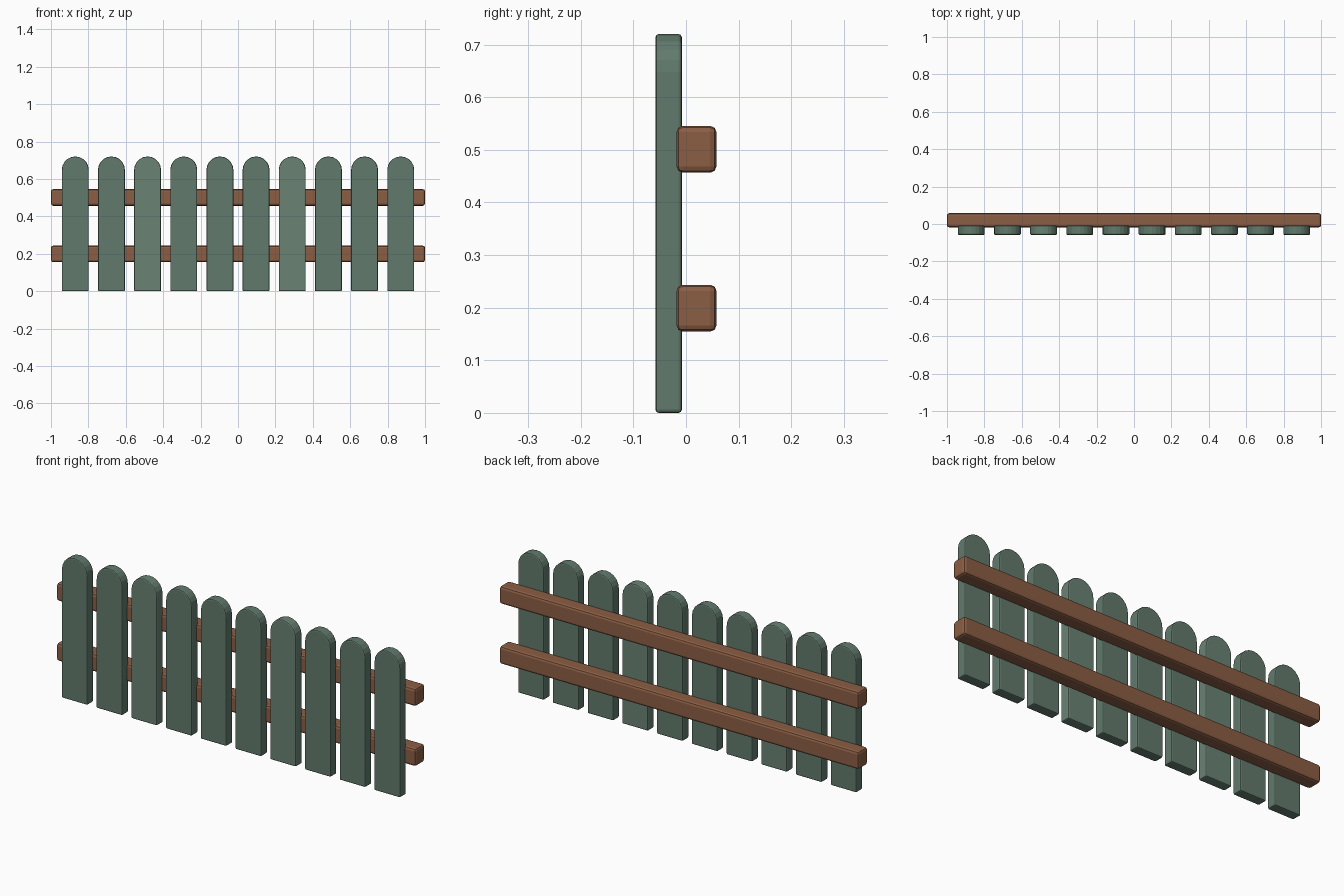
import bpy
import bmesh
from math import pi, cos, sin, radians

cube = bpy.data.objects.get("Cube")
if cube:
    bpy.data.objects.remove(cube, do_unlink=True)


def make_material(name, rgb):
    mat = bpy.data.materials.new(name)
    mat.use_nodes = True
    color = (*rgb, 1)
    mat.diffuse_color = color
    mat.node_tree.nodes["Principled BSDF"].inputs["Base Color"].default_value = color
    return mat


def extrude_profile(name, points, offset, material, bevel, segments):
    """Extrude a closed 3D outline along offset and bevel its sharp edges."""
    bm = bmesh.new()
    face = bm.faces.new([bm.verts.new(p) for p in points])
    result = bmesh.ops.extrude_face_region(bm, geom=[face])
    verts = [v for v in result["geom"] if isinstance(v, bmesh.types.BMVert)]
    bmesh.ops.translate(bm, verts=verts, vec=offset)
    bmesh.ops.recalc_face_normals(bm, faces=bm.faces)
    mesh = bpy.data.meshes.new(name)
    bm.to_mesh(mesh)
    bm.free()
    mesh.materials.append(material)
    obj = bpy.data.objects.new(name, mesh)
    bpy.context.collection.objects.link(obj)
    mod = obj.modifiers.new("Softened edges", 'BEVEL')
    mod.width = bevel
    mod.segments = segments
    mod.limit_method = 'ANGLE'
    mod.angle_limit = radians(30)
    return obj


green = make_material("green_paint", (0.122, 0.195, 0.152))
light_green = make_material("light_green_paint", (0.142, 0.225, 0.175))
brown = make_material("brown_wood", (0.26, 0.112, 0.058))

# Round-topped pickets
COUNT, SPAN = 10, 1.74
RADIUS, HEIGHT = 0.072, 0.72
FRONT, THICKNESS = -0.058, 0.05
ARC_STEPS = 10

for i in range(COUNT):
    x = -SPAN / 2 + SPAN * i / (COUNT - 1)
    outline = [(x - RADIUS, FRONT, 0), (x + RADIUS, FRONT, 0)]
    for k in range(ARC_STEPS + 1):
        a = pi * k / ARC_STEPS
        outline.append((x + RADIUS * cos(a), FRONT, HEIGHT - RADIUS + RADIUS * sin(a)))
    paint = light_green if i % 4 == 2 else green
    extrude_profile(f"picket_{i + 1}", outline, (0, THICKNESS, 0), paint, 0.006, 2)

# Horizontal rails behind the pickets
for name, z in (("lower_rail", 0.199), ("upper_rail", 0.501)):
    y0, y1, h = -0.018, 0.058, 0.0445
    section = [(-1, y0, z - h), (-1, y1, z - h), (-1, y1, z + h), (-1, y0, z + h)]
    extrude_profile(name, section, (2, 0, 0), brown, 0.012, 2)
